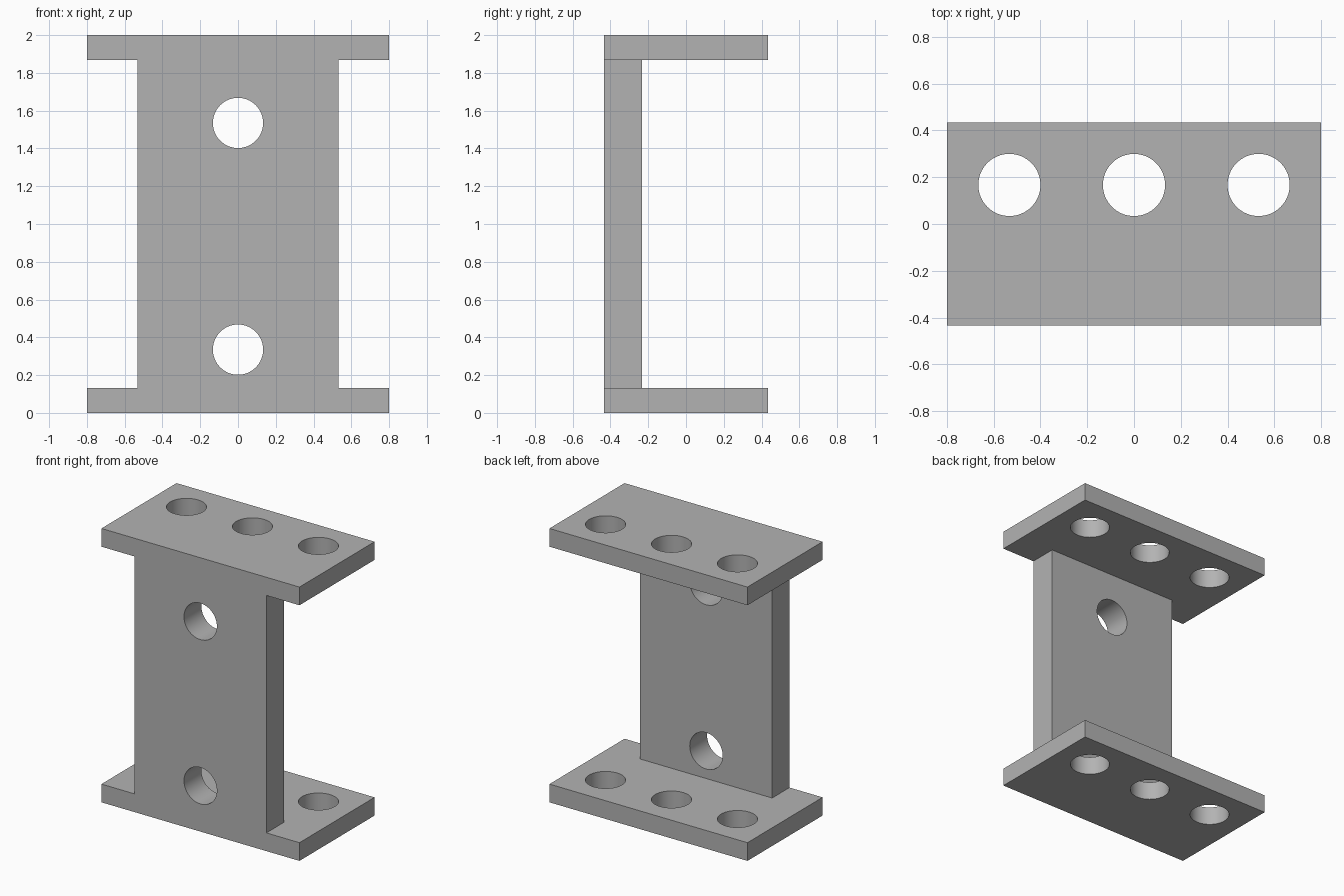
import bpy
import bmesh
import math
from mathutils import Matrix

cube = bpy.data.objects.get("Cube")
if cube:
    bpy.data.objects.remove(cube, do_unlink=True)

# Main dimensions
WIDTH, DEPTH, HEIGHT = 1.6, 0.867, 2.0
FLANGE = 0.133
WEB_HALF, WEB_BACK = 0.533, -0.233
HOLE_R, HOLE_Y = 0.133, 0.167

grey = bpy.data.materials.new("plain_grey")
grey.use_nodes = True
colour = (0.45, 0.45, 0.45, 1)
grey.diffuse_color = colour
grey.node_tree.nodes["Principled BSDF"].inputs["Base Color"].default_value = colour


def make_object(name, bm):
    bmesh.ops.recalc_face_normals(bm, faces=bm.faces)
    mesh = bpy.data.meshes.new(name)
    bm.to_mesh(mesh)
    bm.free()
    mesh.materials.append(grey)
    obj = bpy.data.objects.new(name, mesh)
    bpy.context.collection.objects.link(obj)
    return obj


def prism(name, outline, z0, z1):
    bm = bmesh.new()
    face = bm.faces.new([bm.verts.new((x, y, z0)) for x, y in outline])
    top = bmesh.ops.extrude_face_region(bm, geom=[face])["geom"]
    bmesh.ops.translate(bm, vec=(0, 0, z1 - z0),
                        verts=[v for v in top if isinstance(v, bmesh.types.BMVert)])
    # Extruding can leave the source face in place or consume it
    edges = [e for e in bm.edges if e.is_boundary]
    if edges:
        bmesh.ops.holes_fill(bm, edges=edges)
    return make_object(name, bm)


def drill(name, centre, axis, length):
    bm = bmesh.new()
    turn = Matrix.Rotation(math.pi / 2, 4, "X") if axis == "y" else Matrix()
    bmesh.ops.create_cone(bm, cap_ends=True, segments=64, radius1=HOLE_R,
                          radius2=HOLE_R, depth=length,
                          matrix=Matrix.Translation(centre) @ turn)
    return make_object(name, bm)


# Solid block for the one-piece bracket
w, d = WIDTH / 2, DEPTH / 2
bracket = prism("bracket", [(-w, -d), (w, -d), (w, d), (-w, d)], 0, HEIGHT)

# Space around the web, between the two flanges
out = 1.2
half = [(WEB_HALF, WEB_BACK), (WEB_HALF, -out), (out, -out), (out, out)]
outline = half + [(-x, y) for x, y in reversed(half)]
cutters = [prism("web_surround_cutter", outline, FLANGE, HEIGHT - FLANGE)]

# Three holes through both flanges, two through the web
for x in (-WEB_HALF, 0, WEB_HALF):
    cutters.append(drill("flange_hole_cutter", (x, HOLE_Y, 1), "z", 3))
for z in (0.335, 1.535):
    cutters.append(drill("web_hole_cutter", (0, 0, z), "y", 2))

bpy.context.view_layer.objects.active = bracket
for cutter in cutters:
    cutter.hide_render = True
    mod = bracket.modifiers.new(cutter.name, "BOOLEAN")
    mod.operation = "DIFFERENCE"
    mod.solver = "EXACT"
    mod.object = cutter
    bpy.ops.object.modifier_apply(modifier=mod.name)
    bpy.data.objects.remove(cutter, do_unlink=True)

# Smooth hole walls, sharp edges elsewhere
bpy.ops.object.select_all(action="DESELECT")
bracket.select_set(True)
bpy.ops.object.shade_smooth_by_angle(angle=math.radians(30))
